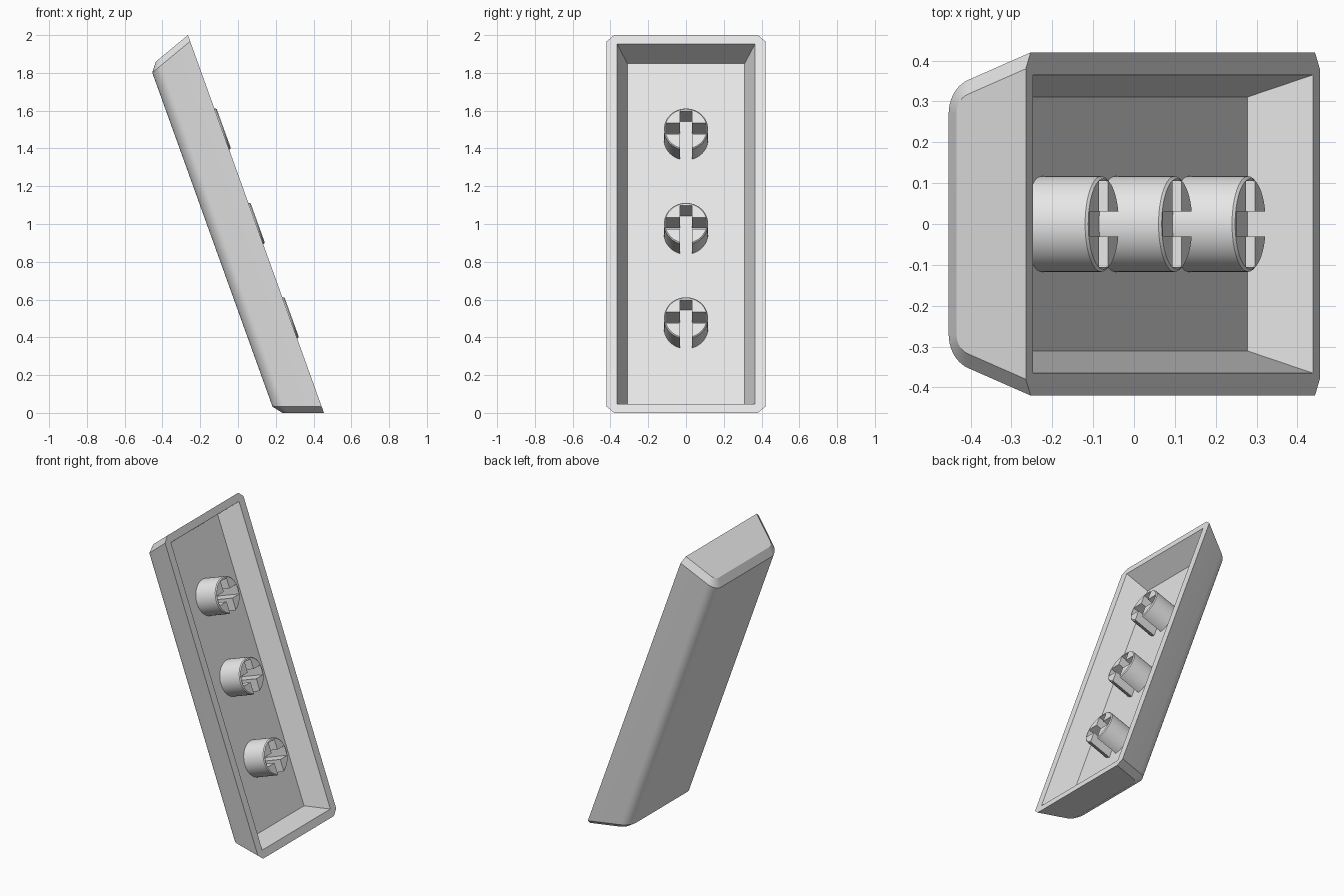
import bpy, bmesh, math
from mathutils import Matrix, Vector

if "Cube" in bpy.data.objects:
    bpy.data.objects.remove(bpy.data.objects["Cube"], do_unlink=True)

# Plain grey plastic
grey = bpy.data.materials.new("grey_plastic")
grey.use_nodes = True
grey.diffuse_color = (0.8, 0.8, 0.8, 1)
grey.node_tree.nodes["Principled BSDF"].inputs["Base Color"].default_value = (0.8, 0.8, 0.8, 1)

# Local frame: x along the length, y across, z out of the open side
TAPER = 0.36                      # inward slope of all walls
LEAN = math.atan(TAPER)
HALF_LEN, HALF_WID, DEPTH = 1.063, 0.42, 0.245
s, c = math.sin(LEAN), math.cos(LEAN)
PLACE = Matrix(((-s, 0, c, 0.095), (0, -1, 0, 0), (c, 0, s, 1.0), (0, 0, 0, 1)))


def make_object(name, bm):
    bmesh.ops.recalc_face_normals(bm, faces=bm.faces)
    mesh = bpy.data.meshes.new(name)
    bm.to_mesh(mesh)
    bm.free()
    mesh.materials.append(grey)
    obj = bpy.data.objects.new(name, mesh)
    bpy.context.collection.objects.link(obj)
    obj.matrix_world = PLACE
    return obj


def loft(name, rings):
    """Skin a closed solid through rings of equal point count."""
    bm = bmesh.new()
    loops = [[bm.verts.new(p) for p in ring] for ring in rings]
    for a, b in zip(loops, loops[1:]):
        for i in range(len(a)):
            j = (i + 1) % len(a)
            bm.faces.new((a[i], a[j], b[j], b[i]))
    bm.faces.new(loops[0])
    bm.faces.new(loops[-1])
    return make_object(name, bm)


def rectangle(hx, hy, z, x0=None):
    x0 = -hx if x0 is None else x0
    return [(x0, -hy, z), (hx, -hy, z), (hx, hy, z), (x0, hy, z)]


def cut(obj, cutter):
    cutter.hide_render = True
    mod = obj.modifiers.new("cut", "BOOLEAN")
    mod.operation, mod.solver, mod.object = "DIFFERENCE", "EXACT", cutter
    bpy.context.view_layer.objects.active = obj
    bpy.ops.object.modifier_apply(modifier=mod.name)
    bpy.data.objects.remove(cutter, do_unlink=True)


def smooth(obj):
    bpy.ops.object.select_all(action="DESELECT")
    obj.select_set(True)
    bpy.context.view_layer.objects.active = obj
    bpy.ops.object.shade_smooth_by_angle(angle=math.radians(30))


def section(width, depth, radius, steps=10):
    """Tapered cross-section with two rounded back edges, as (y, z)."""
    tangent = radius * math.tan((math.pi / 2 - LEAN) / 2)
    cy, cz = width - TAPER * depth - tangent, radius - depth
    half = [(width, 0)]
    for i in range(steps + 1):
        a = -LEAN + (LEAN - math.pi / 2) * i / steps
        half.append((cy + radius * math.cos(a), cz + radius * math.sin(a)))
    return half + [(-y, z) for y, z in reversed(half)]


def station(profile, half_len, side):
    return [(side * (half_len + TAPER * z), y, z) for y, z in profile]


# Shell: rounded section run lengthwise, ends chamfered
full = section(HALF_WID, DEPTH, 0.088)
inset = section(HALF_WID - 0.04, DEPTH - 0.038, 0.05)
shell = loft("cap_shell", [
    station(inset, HALF_LEN, -1),
    station(full, HALF_LEN - 0.035, -1),
    station(full, HALF_LEN - 0.035, 1),
    station(inset, HALF_LEN, 1),
])

# Hollow with sloping walls
FLOOR, ABOVE = -0.15, 0.05
cut(shell, loft("cavity_cutter", [
    rectangle(1.012 + TAPER * z, 0.365 + TAPER * z, z) for z in (FLOOR, ABOVE)
]))
smooth(shell)

# Three round stems with cross slots, each open at its lower end
for label, x in (("lower", -0.531), ("middle", 0), ("upper", 0.531)):
    rings = []
    for z, r in ((FLOOR - 0.01, 0.117), (0.005, 0.117), (0.011, 0.111)):
        angles = [2 * math.pi * i / 48 for i in range(48)]
        rings.append([(r * math.cos(a), r * math.sin(a), z) for a in angles])
    stem = loft(label + "_stem", rings)
    cut(stem, loft("long_slot_cutter", [rectangle(0.1, 0.031, z, -0.2) for z in (-0.2, ABOVE)]))
    cut(stem, loft("cross_slot_cutter", [rectangle(0.032, 0.105, z) for z in (-0.2, ABOVE)]))
    stem.matrix_world = PLACE @ Matrix.Translation(Vector((x, 0, 0)))
    smooth(stem)
